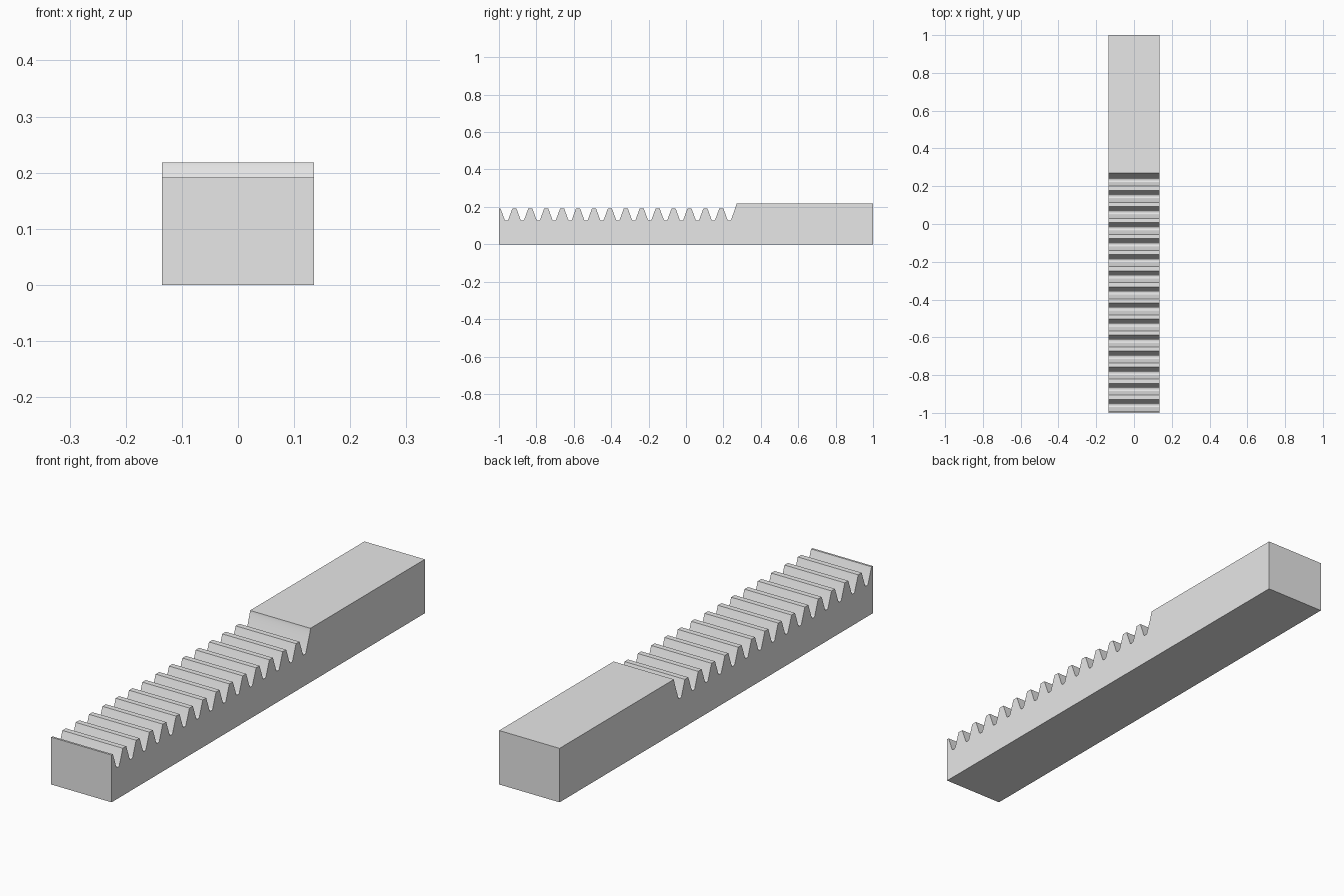
import bpy
import bmesh
from math import sin, cos, tan, radians

if "Cube" in bpy.data.objects:
    bpy.data.objects.remove(bpy.data.objects["Cube"], do_unlink=True)

# Main sizes
HALF_WIDTH = 0.135
TOP, TIP, PITCH_LINE, ROOT = 0.218, 0.191, 0.163, 0.127
PITCH = 0.0851
GAPS = 15
FIRST_GAP = -0.96
FILLET = 0.008
WALL_Y = 0.27
SLOPE = radians(20)


def flank(z):
    """Half the gap width at height z."""
    return PITCH / 4 + (z - PITCH_LINE) * tan(SLOPE)


def fillet():
    """Rounded corner from the gap floor up to the flank."""
    cz = ROOT + FILLET
    cy = flank(cz) - FILLET / cos(SLOPE)
    steps = 6
    sweep = radians(90) - SLOPE
    return [(cy + FILLET * sin(sweep * i / steps),
             cz - FILLET * cos(sweep * i / steps)) for i in range(steps + 1)]


def gap_side(z_end):
    return fillet() + [(flank(z_end), z_end)]


def wall_curve(steps=8):
    """Last flank, easing to vertical at the top of the solid block."""
    centre = FIRST_GAP + (GAPS - 1) * PITCH
    start_z = PITCH_LINE
    y0 = centre + flank(start_z)
    bend_z = start_z + (WALL_Y - y0) / tan(SLOPE)
    points = [(centre + y, z) for y, z in fillet()]
    for i in range(steps + 1):
        t = i / steps
        y = (1 - t) ** 2 * y0 + (1 - (1 - t) ** 2) * WALL_Y
        z = (1 - t) ** 2 * start_z + 2 * t * (1 - t) * min(bend_z, TOP) + t * t * TOP
        points.append((y, z))
    return points


# Side outline, walked from the front end to the back end
outline = [(-1, 0), (-1, TIP)]
for i in range(GAPS):
    centre = FIRST_GAP + i * PITCH
    outline += [(centre - y, z) for y, z in reversed(gap_side(TIP))]
    if i < GAPS - 1:
        outline += [(centre + y, z) for y, z in gap_side(TIP)]
outline += wall_curve()
outline += [(1, TOP), (1, 0)]

# Extrude the outline across the width
bm = bmesh.new()
face = bm.faces.new([bm.verts.new((-HALF_WIDTH, y, z)) for y, z in outline])
extruded = bmesh.ops.extrude_face_region(bm, geom=[face], use_keep_orig=True)
moved = [v for v in extruded["geom"] if isinstance(v, bmesh.types.BMVert)]
bmesh.ops.translate(bm, verts=moved, vec=(2 * HALF_WIDTH, 0, 0))
bmesh.ops.recalc_face_normals(bm, faces=bm.faces)
mesh = bpy.data.meshes.new("gear_rack")
bm.to_mesh(mesh)
bm.free()

rack = bpy.data.objects.new("gear_rack", mesh)
bpy.context.collection.objects.link(rack)

# Plain grey metal
grey = bpy.data.materials.new("light_grey")
grey.use_nodes = True
colour = (0.8, 0.8, 0.8, 1)
grey.diffuse_color = colour
grey.node_tree.nodes["Principled BSDF"].inputs["Base Color"].default_value = colour
mesh.materials.append(grey)

bpy.ops.object.select_all(action="DESELECT")
rack.select_set(True)
bpy.context.view_layer.objects.active = rack
bpy.ops.object.shade_smooth_by_angle(angle=radians(25))
